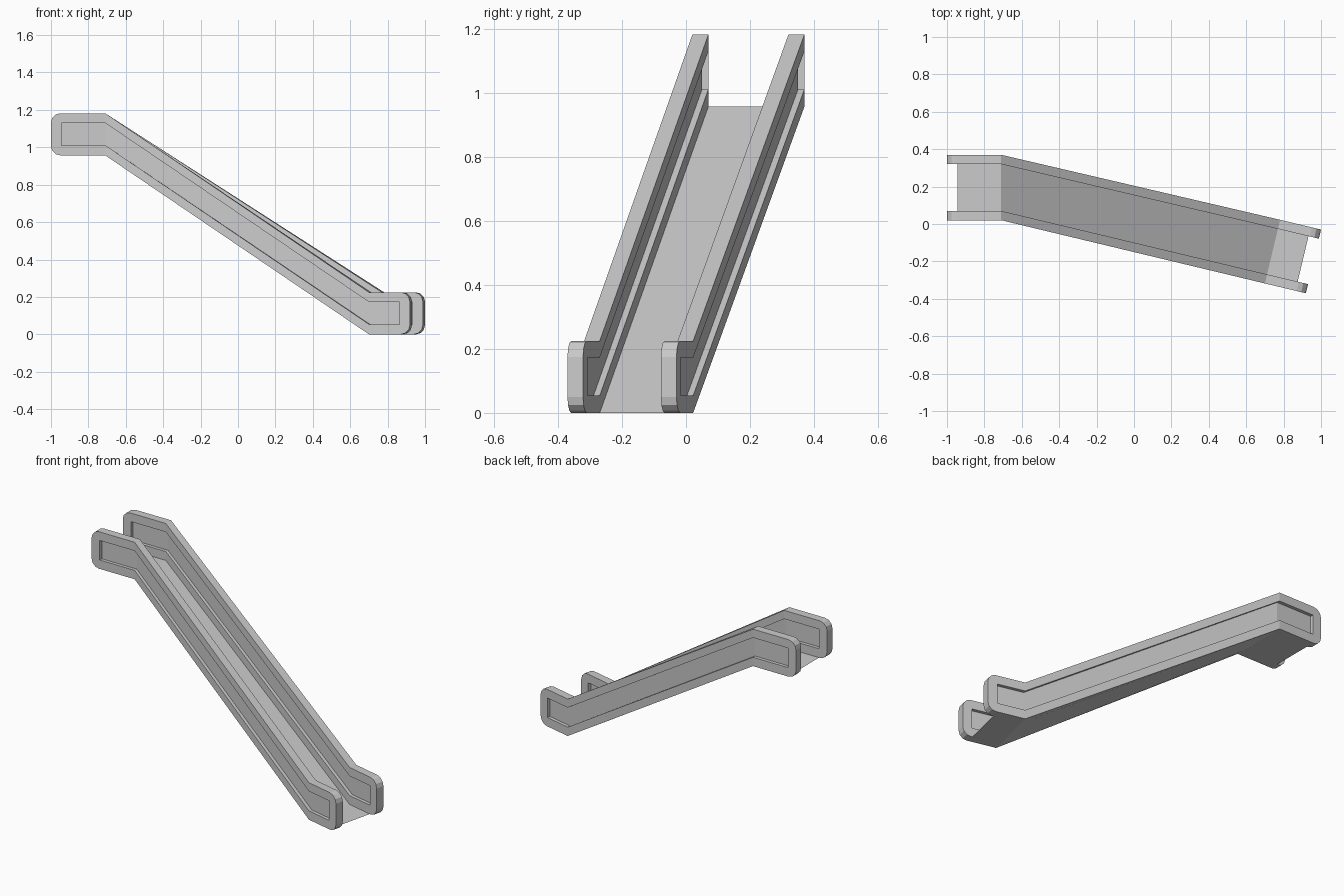
import bpy, bmesh, math

if "Cube" in bpy.data.objects:
    bpy.data.objects.remove(bpy.data.objects["Cube"])

ANG = math.radians(-13.4)            # heading of the lower run in plan
DX, DY = math.cos(ANG), math.sin(ANG)
TOP, RISE = 0.957, 0.225             # upper landing height, balustrade height


def pos(t, v, h):
    """t<0: upper landing, 0: upper bend, 1: lower bend, >1: lower landing.
    v: sideways offset, h: height above the floor sheet."""
    if t <= 0:
        return (-0.71 + t, v, TOP + h)
    s, w = t - 1, v - 0.02
    return (0.70 - DY * w + DX * s, -0.318 + DX * w + DY * s, h)


def finish(name, bm):
    bmesh.ops.remove_doubles(bm, verts=bm.verts, dist=1e-5)
    bmesh.ops.recalc_face_normals(bm, faces=bm.faces)
    me = bpy.data.meshes.new(name)
    bm.to_mesh(me)
    bm.free()
    ob = bpy.data.objects.new(name, me)
    bpy.context.collection.objects.link(ob)


def face(bm, pts):
    unique = list(dict.fromkeys(pts))
    if len(unique) > 2:
        bm.faces.new([bm.verts.new(p) for p in unique])


# Outer rounded outline and matching inner panel outline, as (t, h)
R, SEG = 0.05, 3
T0, T1 = -0.29, 1.225                # rail ends
P0, P1 = -0.235, 1.168               # panel ends
H0, H1 = 0.054, 0.173                # panel bottom and top


def arc(ct, ch, start):
    return [(ct + R * math.cos(math.radians(start - 90 * i / SEG)),
             ch + R * math.sin(math.radians(start - 90 * i / SEG)))
            for i in range(SEG + 1)]


n = SEG + 1
outer = (arc(T0 + R, RISE - R, 180) + [(0, RISE), (1, RISE)]
         + arc(T1 - R, RISE - R, 90) + arc(T1 - R, R, 0)
         + [(1, 0), (0, 0)] + arc(T0 + R, R, 270))
inner = ([(P0, H1)] * n + [(0, H1), (1, H1)] + [(P1, H1)] * n
         + [(P1, H0)] * n + [(1, H0), (0, H0)] + [(P0, H0)] * n)


def balustrade(name, v0, v1, depth=0.02):
    bm = bmesh.new()
    for i in range(len(outer)):
        a, b = outer[i], outer[(i + 1) % len(outer)]
        c, d = inner[i], inner[(i + 1) % len(inner)]
        # Rim
        face(bm, [pos(a[0], v0, a[1]), pos(b[0], v0, b[1]),
                  pos(b[0], v1, b[1]), pos(a[0], v1, a[1])])
        # Frame face and recess wall on each side
        for v, w in ((v0, v0 + depth), (v1, v1 - depth)):
            face(bm, [pos(a[0], v, a[1]), pos(b[0], v, b[1]),
                      pos(d[0], v, d[1]), pos(c[0], v, c[1])])
            face(bm, [pos(c[0], v, c[1]), pos(d[0], v, d[1]),
                      pos(d[0], w, d[1]), pos(c[0], w, c[1])])
    # Recessed panels
    stations = [P0, 0, 1, P1]
    for w in (v0 + depth, v1 - depth):
        for a, b in zip(stations, stations[1:]):
            face(bm, [pos(a, w, H0), pos(b, w, H0), pos(b, w, H1), pos(a, w, H1)])
    finish(name, bm)


balustrade("front_balustrade", 0.02, 0.07)
balustrade("back_balustrade", 0.32, 0.37)

# Floor sheet between the balustrades
bm = bmesh.new()
stations = [P0, 0, 1, P1]
for a, b in zip(stations, stations[1:]):
    face(bm, [pos(a, 0.07, 0), pos(b, 0.07, 0), pos(b, 0.32, 0), pos(a, 0.32, 0)])
finish("floor_ramp", bm)
